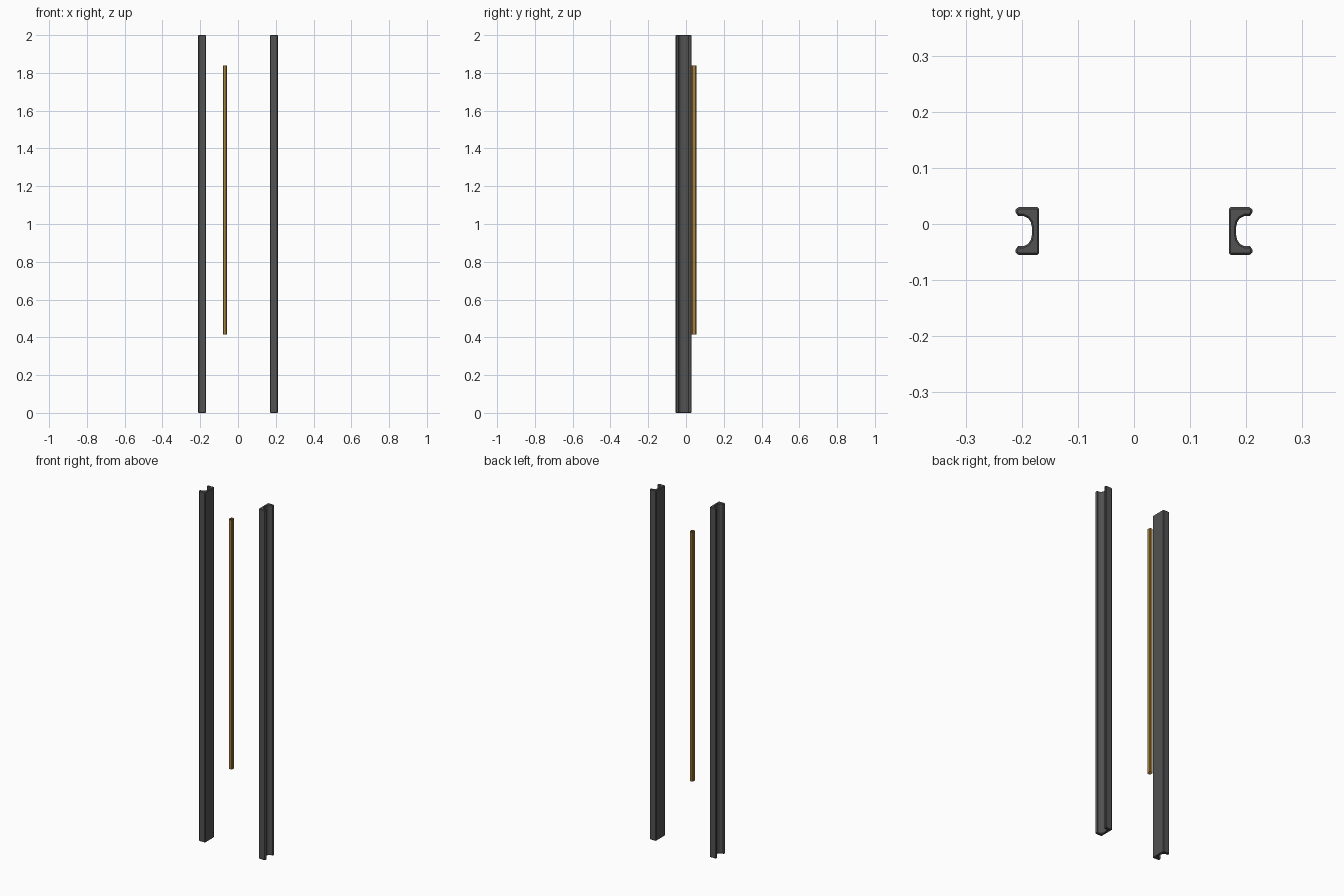
import bpy, bmesh

if "Cube" in bpy.data.objects:
    bpy.data.objects.remove(bpy.data.objects["Cube"])

def material(name, rgb):
    m = bpy.data.materials.new(name)
    m.diffuse_color = (*rgb, 1)
    m.use_nodes = True
    m.node_tree.nodes["Principled BSDF"].inputs["Base Color"].default_value = m.diffuse_color
    return m

def prism(name, profile, z0, z1, mat, capped=True):
    """Extrude an XY outline from z0 to z1."""
    bm = bmesh.new()
    low = [bm.verts.new((x, y, z0)) for x, y in profile]
    high = [bm.verts.new((x, y, z1)) for x, y in profile]
    n = len(profile)
    for i in range(n):
        j = (i + 1) % n
        bm.faces.new((low[i], low[j], high[j], high[i]))
    if capped:
        bm.faces.new(low[::-1])
        bm.faces.new(high)
    bmesh.ops.recalc_face_normals(bm, faces=bm.faces)
    me = bpy.data.meshes.new(name)
    bm.to_mesh(me)
    bm.free()
    me.materials.append(mat)
    ob = bpy.data.objects.new(name, me)
    bpy.context.collection.objects.link(ob)
    return ob

steel = material("dark_grey_metal", (0.085, 0.085, 0.085))
brass = material("brass", (0.38, 0.22, 0.05))

# Door jamb channels: U section opening outward, upper half mirrored about its centre line
YC = -0.0125
half = [(0.169, 0.0), (0.169, 0.039), (0.1725, 0.0425), (0.206, 0.0425),
        (0.211, 0.038), (0.211, 0.033), (0.207, 0.027), (0.197, 0.027),
        (0.189, 0.023), (0.184, 0.016), (0.182, 0.007)]
section = half[1:] + [(x, -y) for x, y in reversed(half[1:])]
for side, label in ((-1, "left"), (1, "right")):
    outline = [(side * x, YC + y) for x, y in section]
    ob = prism(label + "_channel", outline, 0, 2, steel)
    bev = ob.modifiers.new("end_chamfer", 'BEVEL')
    bev.width = 0.003
    bev.segments = 1
    bev.limit_method = 'ANGLE'
    bev.angle_limit = 1.2

# Slim open-ended brass tube with chamfered corners
cx, cy, hx, hy, c = -0.07, 0.0425, 0.0105, 0.0125, 0.004
tube = [(cx + sx * a, cy + sy * b)
        for sx, sy, flip in ((1, 1, 0), (-1, 1, 1), (-1, -1, 0), (1, -1, 1))
        for a, b in ([(hx, hy - c), (hx - c, hy)][::-1 if flip else 1])]
prism("brass_rod", tube, 0.415, 1.84, brass, capped=False)
